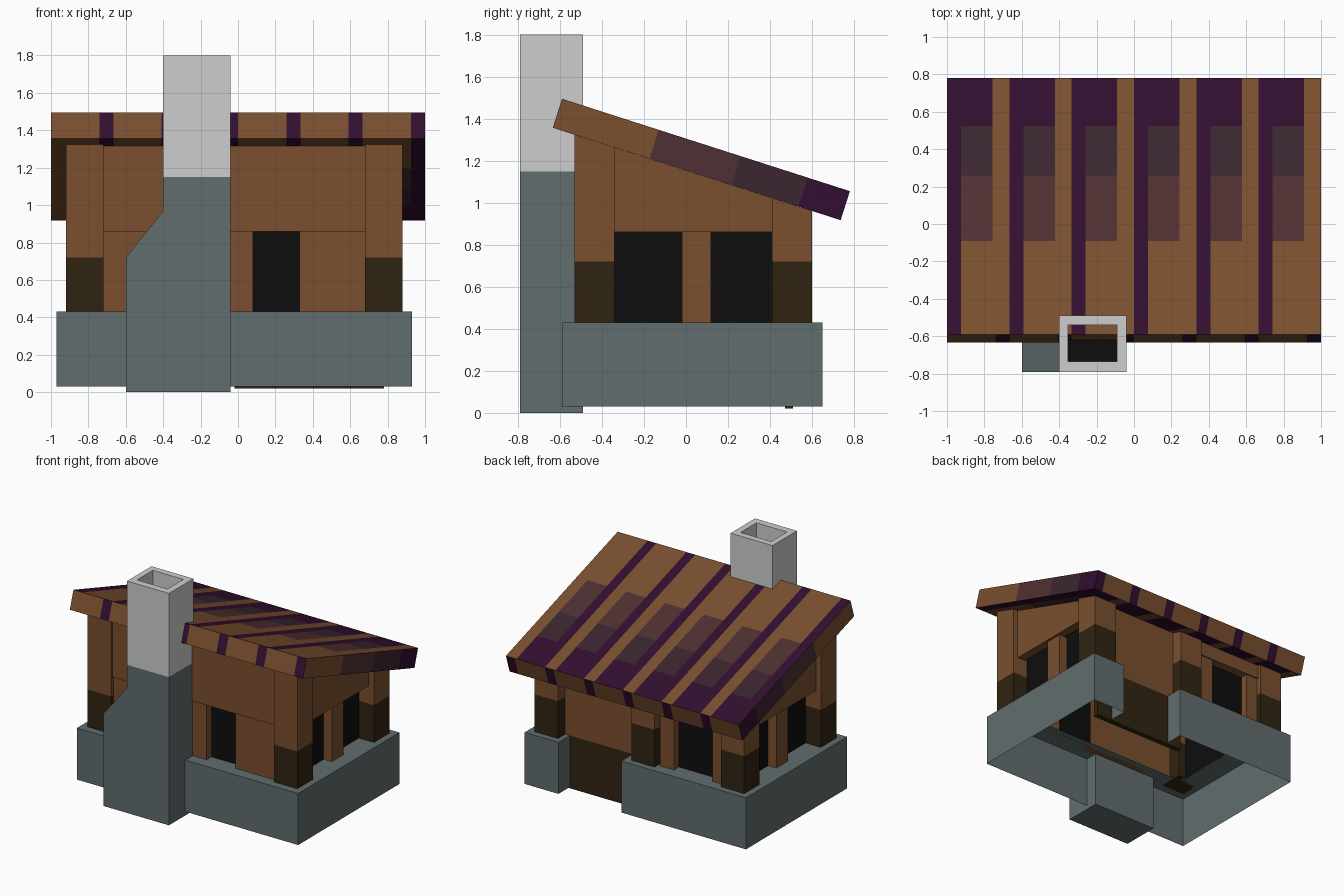
import bpy, bmesh

if "Cube" in bpy.data.objects:
    bpy.data.objects.remove(bpy.data.objects["Cube"])


def lin(c):
    c /= 255
    return c / 12.92 if c <= 0.04045 else ((c + 0.055) / 1.055) ** 2.4


def material(name, rgb):
    m = bpy.data.materials.new(name)
    m.diffuse_color = (*[lin(c) for c in rgb], 1)
    m.use_nodes = True
    m.node_tree.nodes["Principled BSDF"].inputs["Base Color"].default_value = m.diffuse_color
    return m


STONE = material("grey stone", (97, 109, 110))
PALE = material("pale stone", (205, 206, 207))
WOOD = material("brown wood", (122, 79, 47))
DARK = material("dark wood", (48, 36, 17))
PURPLE = material("purple tile", (50, 15, 48))
MAUVE = material("mauve tile", (80, 48, 50))
DUSK = material("dusky tile", (59, 38, 48))
BLACK = material("black", (13, 13, 13))


def make(name, faces):
    """Build one object from (corner list, material) pairs, joining shared corners."""
    me = bpy.data.meshes.new(name)
    mats = list(dict.fromkeys(m for _, m in faces))
    for m in mats:
        me.materials.append(m)
    bm = bmesh.new()
    for pts, m in faces:
        f = bm.faces.new([bm.verts.new(p) for p in pts])
        f.material_index = mats.index(m)
    bmesh.ops.remove_doubles(bm, verts=bm.verts, dist=0.0005)
    bm.to_mesh(me)
    bm.free()
    ob = bpy.data.objects.new(name, me)
    bpy.context.collection.objects.link(ob)
    return ob


def under_roof(y):
    return 1.357 - 0.321 * (y + 0.635)


def block(name, x0, x1, y0, y1, levels, mats):
    """Stacked box, one colour per storey; a level of None follows the roof slope."""
    ring = [(x0, y0), (x1, y0), (x1, y1), (x0, y1)]
    rings = [[(x, y, under_roof(y) if z is None else z) for x, y in ring] for z in levels]
    faces = [(rings[0][::-1], mats[0]), (rings[-1], mats[-1])]
    for lo, hi, m in zip(rings, rings[1:], mats):
        for i in range(4):
            j = (i + 1) % 4
            faces.append(([lo[i], lo[j], hi[j], hi[i]], m))
    return make(name, faces)


# Stone base: open below, C-shaped ledge with a gap for the back door
outer = [(.10, .65), (-.97, .65), (-.97, -.59), (.93, -.59), (.93, .65), (.64, .65)]
inner = [(.64, .47), (.73, .47), (.73, -.39), (-.77, -.39), (-.77, .47), (.10, .47)]
loop = outer + inner
base = [([(x, y, .43) for x, y in loop], STONE)]
for i in (0, 1, 2, 3, 4, 5, 11):
    a, b = loop[i], loop[(i + 1) % 12]
    base.append(([(*a, .03), (*b, .03), (*b, .43), (*a, .43)], STONE))
make("stone_base", base)

# Chimney stack with a sloped shoulder
prof = [(-.60, 0), (-.04, 0), (-.04, 1.15), (-.40, 1.15), (-.40, .97), (-.60, .72)]
Y0, Y1 = -.79, -.49
stack = [([(x, Y0, z) for x, z in prof], STONE), ([(x, Y1, z) for x, z in prof[::-1]], STONE)]
for i in range(6):
    (ax, az), (bx, bz) = prof[i], prof[(i + 1) % 6]
    stack.append(([(ax, Y1, az), (bx, Y1, bz), (bx, Y0, bz), (ax, Y0, az)], STONE))
make("chimney_stack", stack)


# Hollow chimney top with a black flue floor
def rect(x0, x1, y0, y1, z):
    return [(x0, y0, z), (x1, y0, z), (x1, y1, z), (x0, y1, z)]


rims = [rect(-.40, -.04, Y0, Y1, 1.15), rect(-.40, -.04, Y0, Y1, 1.8),
        rect(-.353, -.09, -.735, -.54, 1.8), rect(-.353, -.09, -.735, -.54, 1.4)]
top = [(rims[3], BLACK)]
for a, b in zip(rims, rims[1:]):
    for i in range(4):
        j = (i + 1) % 4
        top.append(([a[i], a[j], b[j], b[i]], PALE))
make("chimney_top", top)

# Corner posts and the door post, dark at the foot
posts = [(-.92, -.72, -.53, -.34), (.68, .88, -.53, -.34),
         (-.92, -.72, .41, .60), (.68, .88, .41, .60), (-.15, .05, .41, .60)]
for i, p in enumerate(posts):
    block(f"post_{i + 1}", *p, [.43, .72, None], [DARK, WOOD])

# Front wall with one window
block("front_beam", -.72, .68, -.51, -.44, [.86, None], [WOOD])
block("front_wall_left", -.72, .08, -.50, -.44, [.43, .86], [WOOD])
block("front_wall_right", .33, .68, -.50, -.44, [.43, .86], [WOOD])
block("front_window", .06, .35, -.44, -.432, [.43, .88], [BLACK])

# Side walls: beam, middle post and dark window on each side
for side, s in (("left", -1), ("right", 1)):
    def span(near, far):
        return sorted((-.02 + s * near, -.02 + s * far))
    block(side + "_beam", *span(.86, .79), -.34, .41, [.86, None], [WOOD])
    block(side + "_middle_post", *span(.84, .77), -.02, .12, [.43, .86], [WOOD])
    block(side + "_window", *span(.77, .762), -.36, .43, [.43, .88], [BLACK])

# Back wall: window bay and door panel
block("back_beam", -.72, -.15, .50, .57, [.86, None], [WOOD])
block("back_window_post_left", -.29, -.17, .50, .56, [.43, .86], [WOOD])
block("back_window_post_right", -.72, -.62, .50, .56, [.43, .86], [WOOD])
block("back_window", -.72, -.15, .492, .50, [.43, .88], [BLACK])
block("back_door", -.02, .78, .47, .51, [.02, .43, None], [DARK, WOOD])

# Roof slab: repeating purple line, fading panel, brown batten; mirrored underneath
ROWS = [-.59, -.09, .26, .525, .78]
FADE = [WOOD, MAUVE, DUSK, PURPLE]
strips = []
for i in range(6):
    a = -1 + i / 3
    strips += [(a, a + .075, [PURPLE] * 4), (a + .075, a + .243, FADE),
               (a + .243, a + 1 / 3, [WOOD] * 4)]


def top_pt(x, y):
    return (x, y, 1.495 - .321 * (y + .59))


def low_pt(x, y):
    return (x, y - .044, 1.357 - .321 * (y + .59))


roof = []
for a, b, cols in strips:
    for y0, y1, m in zip(ROWS, ROWS[1:], cols):
        roof.append(([top_pt(a, y0), top_pt(b, y0), top_pt(b, y1), top_pt(a, y1)], m))
        roof.append(([low_pt(-a, y0), low_pt(-b, y0), low_pt(-b, y1), low_pt(-a, y1)][::1], m))
    # Eave ends
    y0, y1, m = ROWS[0], ROWS[-1], cols[0]
    roof.append(([low_pt(-b, y0), low_pt(-a, y0), top_pt(-a, y0), top_pt(-b, y0)], m))
    roof.append(([low_pt(-a, y1), low_pt(-b, y1), top_pt(-b, y1), top_pt(-a, y1)], m))
# Gable ends
for y0, y1, m in zip([-.59, -.13, .26, .58], [-.13, .26, .58, .78], FADE):
    roof.append(([low_pt(1, y0), low_pt(1, y1), top_pt(1, y1), top_pt(1, y0)], m))
    roof.append(([low_pt(-1, y1), low_pt(-1, y0), top_pt(-1, y0), top_pt(-1, y1)], m))
make("roof", roof)
